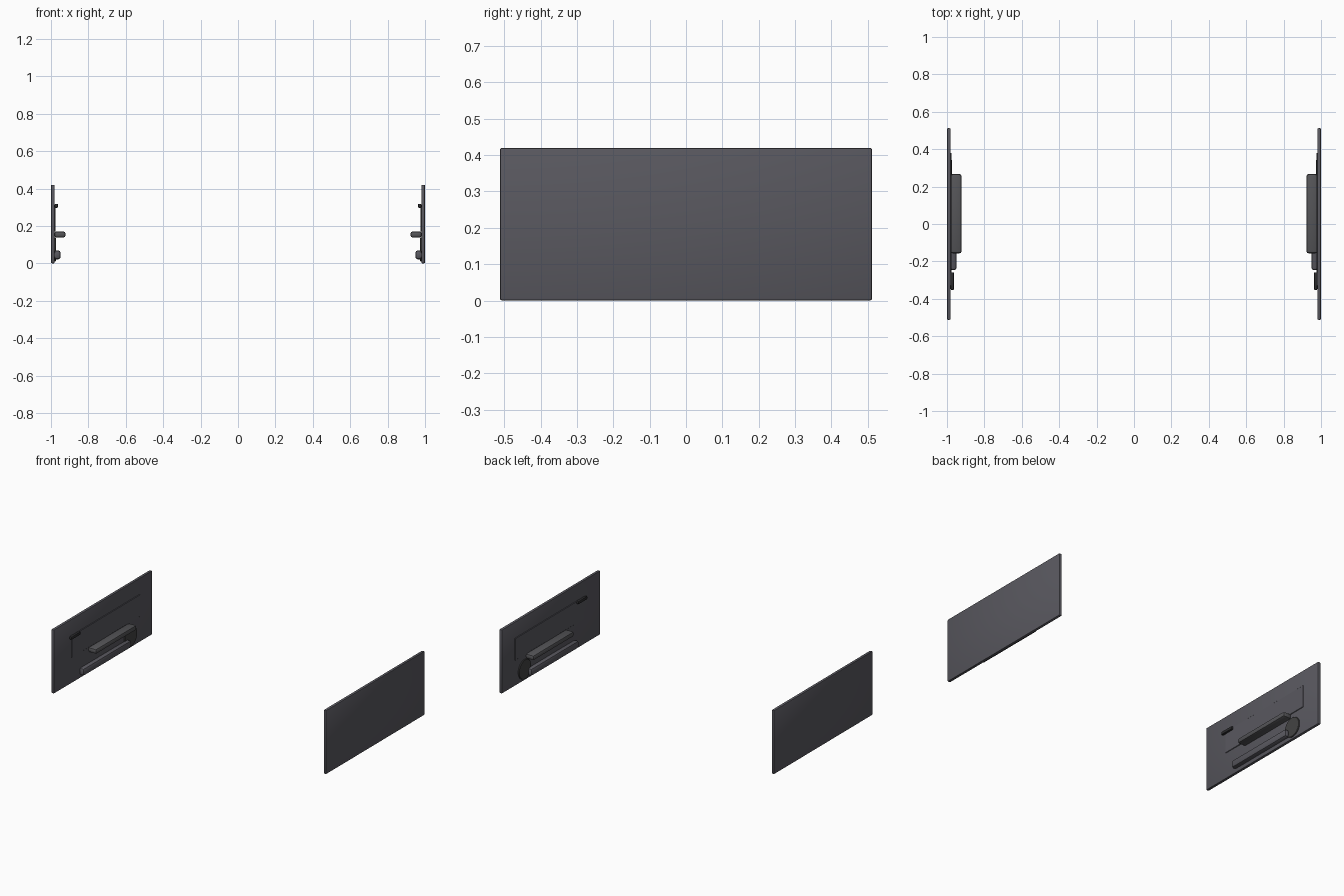
import bpy
from math import pi

cube = bpy.data.objects.get("Cube")
if cube:
    bpy.data.objects.remove(cube, do_unlink=True)


def material(name, colour):
    m = bpy.data.materials.new(name)
    m.use_nodes = True
    m.diffuse_color = (*colour, 1)
    m.node_tree.nodes["Principled BSDF"].inputs["Base Color"].default_value = (*colour, 1)
    return m


trim = material("charcoal trim", (0.10, 0.098, 0.115))
padding = material("dark grey padding", (0.09, 0.09, 0.097))
mesh_grey = material("speaker grey", (0.055, 0.055, 0.055))
black = material("handle black", (0.025, 0.025, 0.027))


def finish(obj, name, mat, bevel, segments):
    obj.name = name
    obj.data.materials.append(mat)
    bpy.ops.object.transform_apply(location=False, rotation=True, scale=True)
    if bevel:
        mod = obj.modifiers.new("rounded edges", "BEVEL")
        mod.width, mod.segments = bevel, segments
        mod.limit_method = "ANGLE"
        bpy.ops.object.modifier_apply(modifier=mod.name)
        bpy.ops.object.shade_smooth_by_angle()


def box(name, side, x, y, z, mat, bevel=0, segments=2):
    """Box spanning the ranges x, y, z, with x measured outward on one side."""
    spans = (x, y, z)
    centre = [(a + b) / 2 for a, b in spans]
    centre[0] *= side
    bpy.ops.mesh.primitive_cube_add(size=1, location=centre)
    obj = bpy.context.object
    obj.scale = [b - a for a, b in spans]
    finish(obj, name, mat, bevel, segments)


for side, label in ((1, "left"), (-1, "right")):
    # Door card with raised insert
    box(label + "_door_panel", side, (0.98, 1), (-0.512, 0.512), (0, 0.42), trim, 0.006)
    box(label + "_insert", side, (0.976, 0.985), (-0.33, 0.38), (0.17, 0.315), trim, 0.002, 1)
    # Armrest and lower storage pocket
    box(label + "_armrest", side, (0.922, 0.982), (-0.157, 0.267), (0.138, 0.171), padding, 0.012)
    box(label + "_pocket", side, (0.948, 0.984), (-0.247, 0.25), (0.021, 0.07), trim, 0.014)
    # Door pull
    box(label + "_handle", side, (0.962, 0.98), (-0.353, -0.258), (0.297, 0.318), black, 0.006)
    # Speaker grille
    bpy.ops.mesh.primitive_cylinder_add(vertices=32, radius=0.064, depth=0.012,
                                        location=(side * 0.979, 0.28, 0.075),
                                        rotation=(0, pi / 2, 0))
    finish(bpy.context.object, label + "_speaker", mesh_grey, 0.002, 1)
